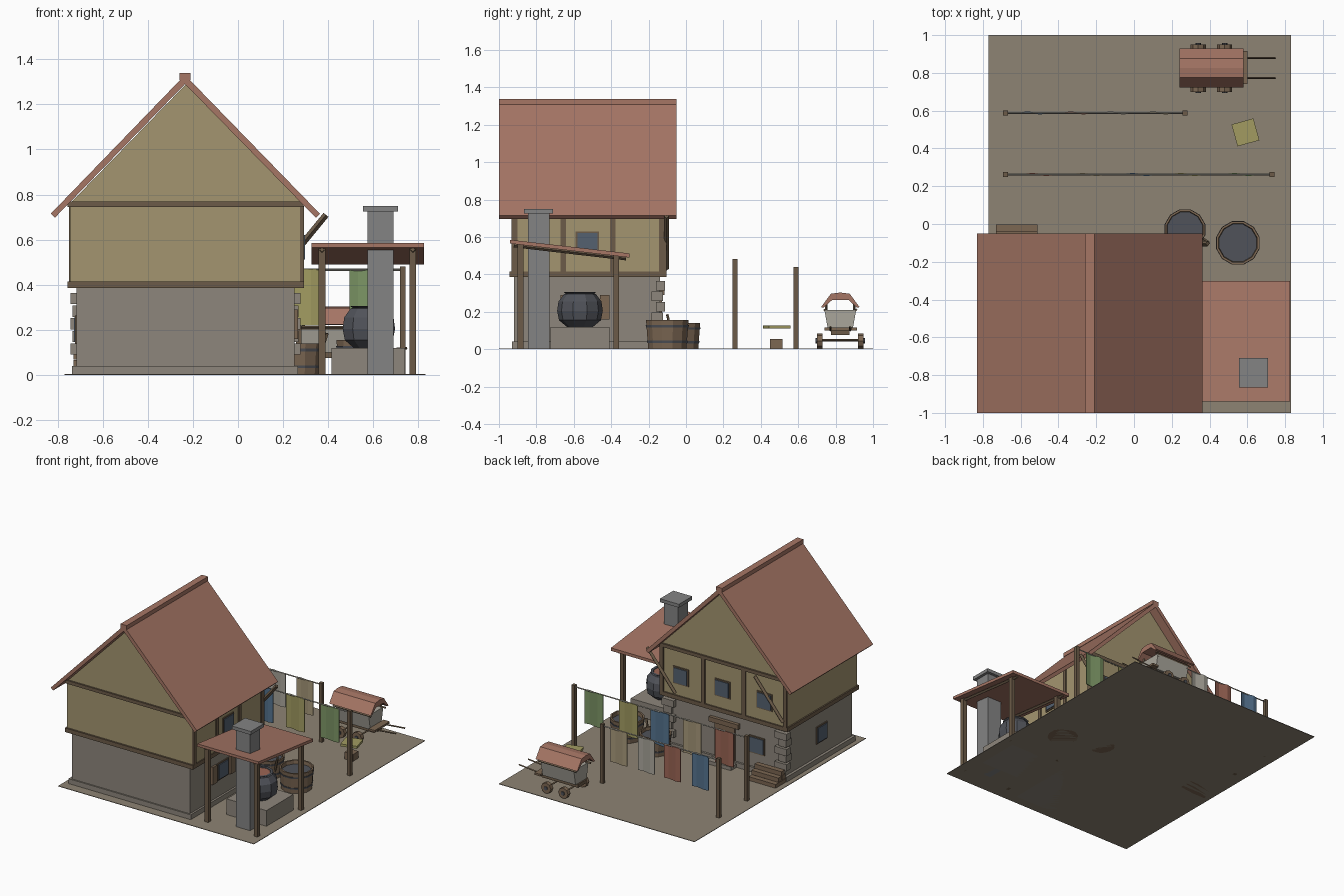
import bpy, bmesh, math
from mathutils import Vector

if "Cube" in bpy.data.objects:
    bpy.data.objects.remove(bpy.data.objects["Cube"])

COL = dict(roof=(.38, .18, .13), plaster=(.37, .30, .16), timber=(.15, .105, .065),
           stone=(.27, .24, .20), earth=(.27, .23, .175), glass=(.09, .12, .16),
           iron=(.08, .085, .10), wood=(.20, .135, .085), green=(.20, .30, .13),
           olive=(.36, .33, .12), blue=(.09, .17, .27), tan=(.38, .31, .19),
           rust=(.33, .13, .09), linen=(.40, .38, .33), slate=(.23, .23, .23))
MATS = {}
for k, c in COL.items():
    MATS[k] = bpy.data.materials.new(k)
    MATS[k].diffuse_color = (*c, 1)


def finish(name, bm, mat):
    bmesh.ops.recalc_face_normals(bm, faces=bm.faces)
    me = bpy.data.meshes.new(name)
    bm.to_mesh(me)
    bm.free()
    me.materials.append(MATS[mat])
    ob = bpy.data.objects.new(name, me)
    bpy.context.collection.objects.link(ob)
    return ob


def prism(name, pts, axis, a, b, mat):
    """Extrude a 2D outline along an axis from a to b."""
    put = {'x': lambda u, v, t: (t, u, v), 'y': lambda u, v, t: (u, t, v),
           'z': lambda u, v, t: (u, v, t)}[axis]
    bm = bmesh.new()
    f = bm.faces.new([bm.verts.new(put(u, v, a)) for u, v in pts])
    r = bmesh.ops.extrude_face_region(bm, geom=[f])
    d = Vector(put(0, 0, b - a))
    bmesh.ops.translate(bm, vec=d, verts=[v for v in r['geom'] if isinstance(v, bmesh.types.BMVert)])
    return finish(name, bm, mat)


def box(name, x0, x1, y0, y1, z0, z1, mat):
    return prism(name, [(x0, y0), (x1, y0), (x1, y1), (x0, y1)], 'z', z0, z1, mat)


def post(name, x, y, z, w, mat='timber'):
    return box(name, x - w / 2, x + w / 2, y - w / 2, y + w / 2, 0, z, mat)


def beam(name, p, q, w, mat='timber', n=4):
    """Straight bar between two points."""
    p, q = Vector(p), Vector(q)
    bm = bmesh.new()
    bmesh.ops.create_cone(bm, cap_ends=True, segments=n, radius1=w * .7, radius2=w * .7, depth=(q - p).length)
    ob = finish(name, bm, mat)
    ob.location = (p + q) / 2
    ob.rotation_mode = 'QUATERNION'
    ob.rotation_quaternion = (q - p).to_track_quat('Z', 'Y')
    return ob


def lathe(name, prof, loc, n, mat):
    """Closed-capped turned solid from (radius, z) points."""
    bm = bmesh.new()
    rings = [[bm.verts.new((loc[0] + r * math.cos(2 * math.pi * (i + .5) / n),
                            loc[1] + r * math.sin(2 * math.pi * (i + .5) / n), loc[2] + z))
              for i in range(n)] for r, z in prof]
    for lo, hi in zip(rings, rings[1:]):
        for i in range(n):
            bm.faces.new((lo[i], lo[(i + 1) % n], hi[(i + 1) % n], hi[i]))
    bm.faces.new(rings[0])
    bm.faces.new(rings[-1])
    return finish(name, bm, mat)


def window(name, side, u, z, wall, s=.057):
    """Pane with a thin frame; side is the outward axis."""
    ax, sg = side[1], 1 if side[0] == '+' else -1
    for nm, h, d, m in (('frame', s + .006, .007, 'timber'), ('pane', s - .003, .013, 'glass')):
        prism(f'{name}_{nm}', [(u - h, z - h), (u + h, z - h), (u + h, z + h), (u - h, z + h)],
              ax, wall - sg * .01, wall + sg * d, m)


# ground and house walls
box('ground', -.77, .83, -1, 1, 0, .004, 'earth')
box('plinth', -.735, .265, -.93, -.125, 0, .04, 'stone')
box('stone_walls', -.715, .25, -.92, -.14, .03, .39, 'stone')
box('sill_beam', -.755, .292, -.943, -.105, .385, .415, 'timber')
prism('plaster_walls', [(-.745, .41), (.285, .41), (.285, .76), (-.23, 1.29), (-.745, .76)],
      'y', -.93, -.115, 'plaster')
for nm, y in (('front', -.942), ('back', -.12)):
    box(nm + '_gable_beam', -.755, .29, y, y + .018, .745, .77, 'timber')

# main roof with ridge cap
prism('roof', [(-.83, .715), (-.235, 1.33), (.363, .715), (.345, .697), (-.235, 1.29), (-.812, .697)],
      'y', -1, -.05, 'roof')
box('ridge_cap', -.26, -.21, -1, -.05, 1.308, 1.338, 'roof')

# timber framing on right and back walls
for y in (-.917, -.657, -.392, -.13):
    box('side_stud', .275, .293, y - .015, y + .015, .41, .75, 'timber')
for x in (-.735, -.397, -.063, .275):
    box('back_stud', x - .015, x + .015, -.12, -.105, .41, .75, 'timber')
for x0, z0, x1, z1 in ((.16, .43, .39, .71), (-.72, .45, -.49, .73)):
    beam('brace', (x0, -.104, z0), (x1, -.104, z1), .02)

# windows, shutters and door
for x in (.12, -.22, -.565):
    window('back_upper_window', '+y', x, .563, -.115)
window('back_lower_window', '+y', -.485, .205, -.14)
window('side_upper_window', '+x', -.527, .567, .285)
window('side_lower_window', '+x', -.54, .225, .25)
window('left_lower_window', '-x', -.56, .2, -.715)
for y in (-.645, -.435):
    box('shutter', .25, .265, y - .025, y + .025, .16, .29, 'wood')
box('door', -.305, -.145, -.15, -.128, .02, .29, 'wood')
box('door_lintel', -.345, -.105, -.15, -.115, .29, .325, 'wood')
box('door_step', -.325, -.125, -.13, -.06, 0, .03, 'stone')

# corner stones on the back corners, alternating long and short
for cx, s in ((-.715, -1), (.25, 1)):
    for i in range(5):
        lx, ly = ((.07, .04), (.045, .065))[i % 2]
        o = .028 if i % 2 == 0 else .018
        xs = sorted((cx + s * o, cx - s * lx))
        box('quoin', *xs, -.14 - ly + .02, -.14 + o, .09 + i * .056, .14 + i * .056, 'stone')

# stacked firewood
for k, (y, z) in enumerate(((-.105, 0), (-.065, 0), (-.022, 0), (-.1, .035), (-.055, .035), (-.09, .068))):
    box('firewood', -.73, -.51, y - .019, y + .019, z, z + .032, 'wood')

# wash shelter
prism('shelter_roof', [(-.94, .565), (-.94, .585), (-.302, .512), (-.302, .49)], 'x', .325, .825, 'roof')
for x in (.372, .775):
    post('shelter_post', x, -.885, .565, .03)
    post('shelter_post', x, -.372, .505, .03)
    beam('shelter_rafter', (x, -.92, .556), (x, -.32, .486), .016)
box('chimney', .575, .69, -.845, -.73, 0, .73, 'slate')
box('chimney_cap', .555, .71, -.865, -.71, .725, .75, 'slate')
box('hearth', .415, .74, -.725, -.41, 0, .12, 'stone')
lathe('cauldron', [(.07, 0), (.112, .035), (.122, .085), (.115, .135), (.085, .175), (.075, .178), (.09, .187),
                   (.07, .187), (.065, .172)], (.58, -.567, .12), 10, 'iron')
lathe('cauldron_water', [(.068, 0), (.068, .01)], (.58, -.567, .293), 10, 'rust')

# wash tubs
for x, y, r, h in ((.27, -.03, .112, .14), (.55, -.1, .12, .155)):
    lathe('tub', [(r * .88, 0), (r * .98, h), (r * .88, h), (r * .85, h - .03)], (x, y, 0), 12, 'wood')
    for t in (.22, .75):
        lathe('tub_hoop', [(r * (.9 + .1 * t), 0), (r * (.92 + .1 * t), .012)], (x, y, h * t), 12, 'iron')
beam('wash_paddle', (.35, -.07, .05), (.395, -.1, .185), .012)

# clothes lines with wavy hanging cloths
LINES = ((.262, -.68, .73, .482, .15, .25, ((.57, 'green'), (.285, 'olive'), (.03, 'blue'), (-.235, 'tan'), (-.5, 'rust'))),
         (.588, -.68, .27, .44, .135, .25, ((.135, 'tan'), (-.09, 'linen'), (-.3, 'rust'), (-.53, 'blue'))))
for y, xa, xb, h, w, drop, cloths in LINES:
    post('line_post', xa, y, h, .025)
    post('line_post', xb, y, h, .025)
    beam('clothes_line', (xa, y, h - .015), (xb, y, h - .015), .007, 'linen')
    for x, m in cloths:
        us = [(x - w / 2 + w * i / 4, y + .006 * math.sin(i * 1.6)) for i in range(5)]
        outline = [(u, v - .003) for u, v in us] + [(u, v + .003) for u, v in reversed(us)]
        prism('cloth_' + m, outline, 'z', h - .012 - drop, h - .012, m)

# stool with folded cloth
box('stool_block', .555, .625, .45, .515, 0, .055, 'wood')
c, s = math.cos(.27) * .06, math.sin(.27) * .06
prism('folded_cloth', [(.59 + a, .485 + b) for a, b in ((-c + s, -s - c), (c + s, s - c), (c - s, s + c), (-c - s, -s + c))],
      'z', .11, .128, 'olive')

# small covered cart
Y = .825
prism('cart_body', [(Y - .065, .1), (Y + .065, .1), (Y + .085, .21), (Y - .085, .21)], 'x', .28, .55, 'linen')
arch = [(-.103, .225), (-.05, .297), (0, .303), (.05, .297), (.103, .225)]
inner = [(.09, .222), (.045, .262), (-.045, .262), (-.09, .222)]
prism('cart_roof', [(Y + a, b) for a, b in arch + inner], 'x', .24, .58, 'roof')
box('cart_rim_front', .55, .6, Y - .085, Y + .09, .1, .115, 'wood')
box('cart_chassis', .27, .57, Y - .05, Y + .05, .075, .1, 'timber')
for sy in (-1, 1):
    beam('cart_rail', (.26, Y + sy * .085, .21), (.57, Y + sy * .085, .21), .01)
    beam('cart_shaft', (.54, Y + sy * .053, .1), (.75, Y + sy * .053, .12), .008)
    for x in (.29, .54):
        beam('cart_roof_post', (x, Y + sy * .075, .19), (x, Y + sy * .075, .25), .01)
for x in (.34, .48):
    beam('cart_axle', (x, Y - .11, .048), (x, Y + .11, .048), .01)
    for sy in (-1, 1):
        beam('cart_wheel', (x, Y + sy * .095, .045), (x, Y + sy * .125, .045), .057, 'wood', 8)
        beam('cart_hub', (x, Y + sy * .12, .045), (x, Y + sy * .132, .045), .02, 'iron', 8)

for m in bpy.data.materials:
    if m.users and not m.is_grease_pencil:
        m.use_nodes = True
        m.node_tree.nodes["Principled BSDF"].inputs["Base Color"].default_value = m.diffuse_color
